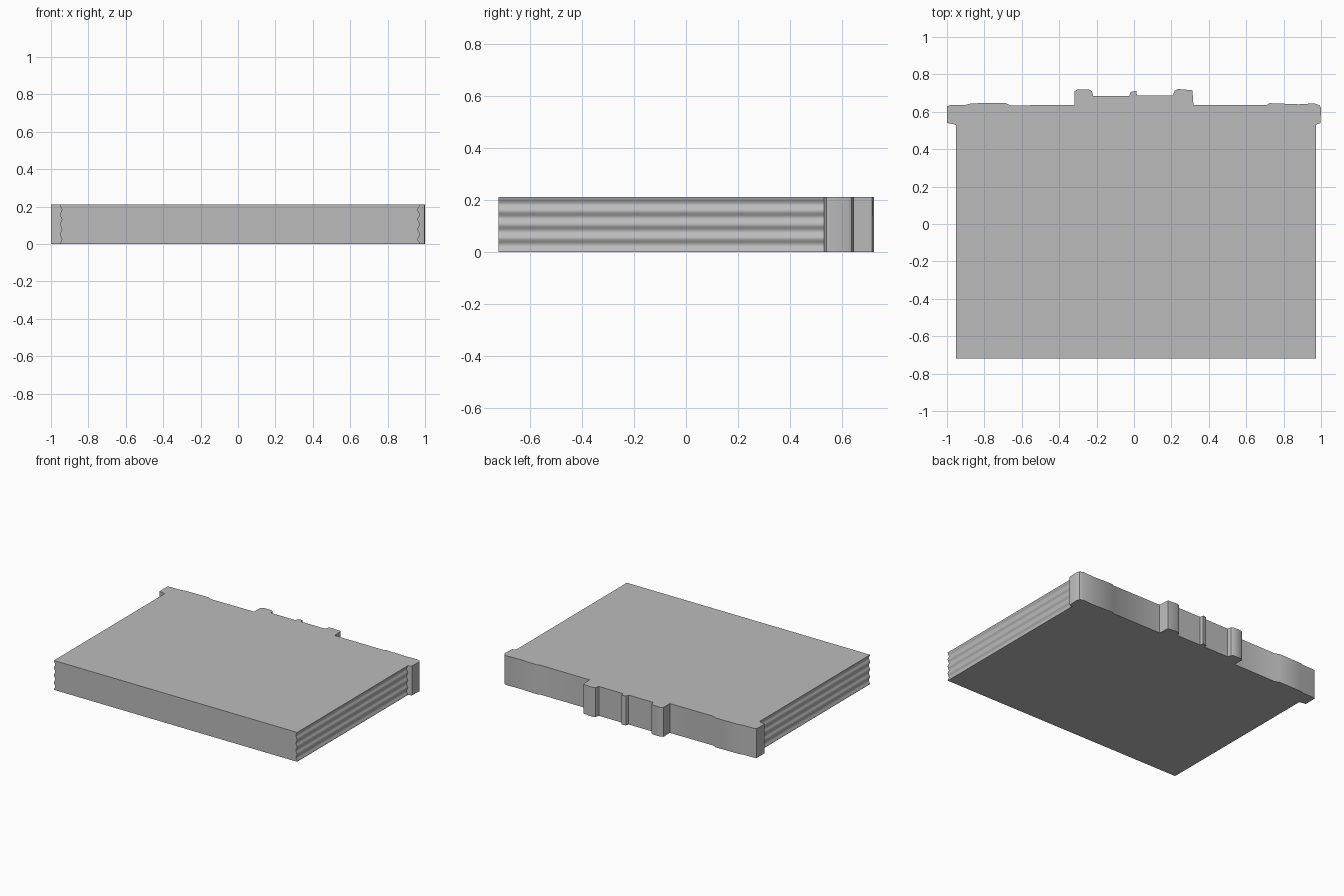
import bpy
import bmesh
from math import cos, pi, radians
from mathutils import Vector

HEIGHT = 0.21
FRONT, SHOULDER = -0.72, 0.53
LEFT_EDGE, RIGHT_EDGE = 0.967, -0.947
WAVE_DEPTH, WAVE_COUNT, WAVE_STEPS = 0.005, 4, 48

default_cube = bpy.data.objects.get("Cube")
if default_cube:
    bpy.data.objects.remove(default_cube, do_unlink=True)

# One plain grey for the whole model
grey = bpy.data.materials.new("plain grey")
grey.use_nodes = True
colour = (0.5, 0.5, 0.5, 1)
grey.diffuse_color = colour
shader = next(n for n in grey.node_tree.nodes if n.type == "BSDF_PRINCIPLED")
shader.inputs["Base Color"].default_value = colour


def extrude_outline(name, outline, offset, closed_wall=True, caps=(True, True)):
    """Sweep a planar outline along offset; an open wall leaves out its last side."""
    bm = bmesh.new()
    start = [bm.verts.new(point) for point in outline]
    end = [bm.verts.new(Vector(point) + offset) for point in outline]
    count = len(outline)
    for i in range(count if closed_wall else count - 1):
        j = (i + 1) % count
        bm.faces.new((start[i], start[j], end[j], end[i]))
    if caps[0]:
        bm.faces.new(start[::-1])
    if caps[1]:
        bm.faces.new(end)
    bmesh.ops.recalc_face_normals(bm, faces=bm.faces)
    # Keep the first cap facing away from the sweep even when the shell is open
    bm.faces.ensure_lookup_table()
    cap = next(f for f in bm.faces if len(f.verts) > 4)
    if cap.normal.dot(offset) > 0:
        bmesh.ops.reverse_faces(bm, faces=bm.faces)
    mesh = bpy.data.meshes.new(name)
    bm.to_mesh(mesh)
    bm.free()
    mesh.materials.append(grey)
    obj = bpy.data.objects.new(name, mesh)
    bpy.context.collection.objects.link(obj)
    bpy.ops.object.select_all(action="DESELECT")
    obj.select_set(True)
    bpy.context.view_layer.objects.active = obj
    bpy.ops.object.shade_smooth_by_angle(angle=radians(35))
    return obj


# Main slab: flat top, bottom and front, with gently rippled sides
def rippled_side(x, direction):
    points = []
    for i in range(WAVE_STEPS + 1):
        t = i / WAVE_STEPS
        ripple = WAVE_DEPTH * cos(2 * pi * WAVE_COUNT * t)
        points.append((x + direction * ripple, FRONT, HEIGHT * t))
    return points


section = rippled_side(LEFT_EDGE, 1) + rippled_side(RIGHT_EDGE, -1)[::-1]
extrude_outline("slab", section, Vector((0, SHOULDER - FRONT, 0)), caps=(True, False))

# Back rail: overhanging ends, two square lugs and a small centre nub
rail = [
    (-0.94, 0.53), (-0.955, 0.53), (-0.97, 0.535), (-1, 0.54),
    (-1, 0.63), (-0.98, 0.636), (-0.9, 0.637), (-0.87, 0.645),
    (-0.69, 0.648), (-0.66, 0.634), (-0.318, 0.637),
    (-0.318, 0.71), (-0.3, 0.72), (-0.24, 0.72), (-0.225, 0.71), (-0.218, 0.684),
    (-0.026, 0.684), (-0.018, 0.706), (0.012, 0.712), (0.016, 0.686),
    (0.208, 0.686), (0.216, 0.712), (0.235, 0.722), (0.312, 0.715), (0.318, 0.637),
    (0.71, 0.637), (0.725, 0.646), (0.88, 0.64), (0.965, 0.645),
    (0.992, 0.635), (1, 0.62), (0.997, 0.54), (0.97, 0.53), (0.96, 0.53),
]
extrude_outline("back_rail", [(x, y, 0) for x, y in rail],
                Vector((0, 0, HEIGHT)), closed_wall=False)
